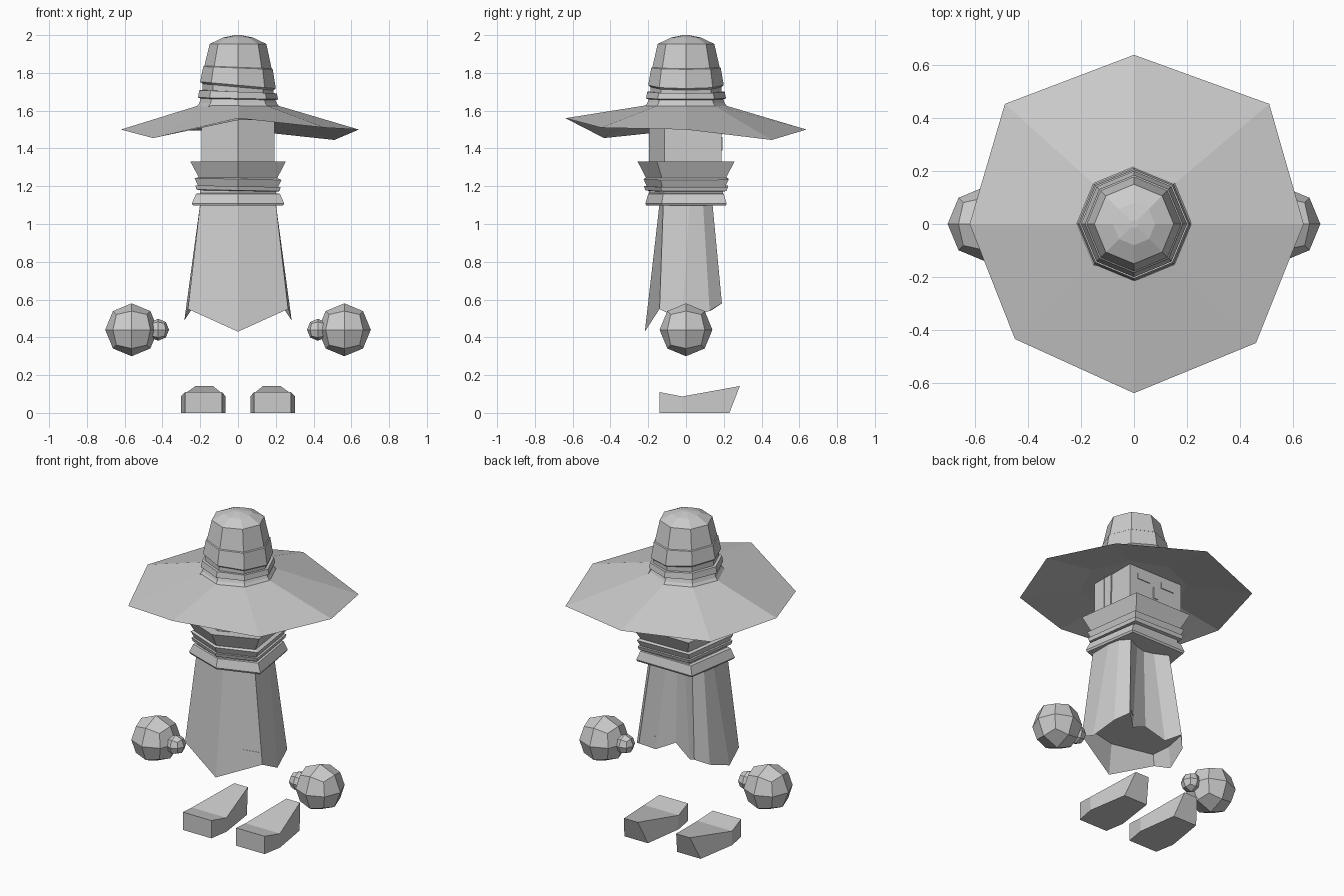
import bpy, bmesh, math
from mathutils import Vector

cube = bpy.data.objects.get("Cube")
if cube:
    bpy.data.objects.remove(cube, do_unlink=True)

mat = bpy.data.materials.new("light grey")
mat.use_nodes = True
GREY = (0.6, 0.6, 0.6, 1)
mat.diffuse_color = GREY
mat.node_tree.nodes["Principled BSDF"].inputs["Base Color"].default_value = GREY


def finish(name, bm):
    bmesh.ops.recalc_face_normals(bm, faces=bm.faces)
    me = bpy.data.meshes.new(name)
    bm.to_mesh(me)
    bm.free()
    me.materials.append(mat)
    ob = bpy.data.objects.new(name, me)
    bpy.context.collection.objects.link(ob)
    return ob


def loft(name, rings, cap_start=False, cap_end=False):
    """Skin closed rings of equal length."""
    bm = bmesh.new()
    vs = [[bm.verts.new(p) for p in r] for r in rings]
    n = len(rings[0])
    for a, b in zip(vs, vs[1:]):
        for i in range(n):
            j = (i + 1) % n
            bm.faces.new((a[i], a[j], b[j], b[i]))
    if cap_start:
        bm.faces.new(vs[0])
    if cap_end:
        bm.faces.new(vs[-1])
    return finish(name, bm)


def mirrored(half):
    """Close a half outline across x = 0; centre points have x = 0."""
    return half + [(-p[0], p[1], p[2]) for p in reversed(half) if p[0] > 0]


def octagon(r, z, tilt=0.0):
    pts = []
    for i in range(8):
        a = i * math.pi / 4
        x, y = r * math.cos(a), r * math.sin(a)
        pts.append((x, y, z - tilt * x))
    return pts


def box(name, lo, hi):
    bm = bmesh.new()
    bmesh.ops.create_cube(bm, size=1)
    for v in bm.verts:
        v.co = [l + (c + 0.5) * (h - l) for c, l, h in zip(v.co, lo, hi)]
    return finish(name, bm)


def ball(name, centre, r):
    """Once-subdivided cube pushed out to a sphere."""
    bm = bmesh.new()
    bmesh.ops.create_cube(bm, size=2)
    bmesh.ops.subdivide_edges(bm, edges=bm.edges[:], cuts=1, use_grid_fill=True)
    for v in bm.verts:
        v.co = Vector(centre) + v.co.normalized() * r
    return finish(name, bm)


# Hat crown with tilted bands: radius, height, tilt
crown = [(0.015, 2.0, 0), (0.08, 1.987, 0), (0.15, 1.953, 0),
         (0.178, 1.83, 0.04), (0.184, 1.826, 0.04), (0.2, 1.735, 0.09),
         (0.188, 1.725, 0.09), (0.188, 1.70, 0.05), (0.205, 1.70, 0.04),
         (0.212, 1.665, 0.02), (0.197, 1.66, 0.02), (0.205, 1.64, 0),
         (0.224, 1.615, 0)]
loft("hat_crown", [octagon(*p) for p in crown], cap_start=True)

# Floppy brim with a lower underside
brim_edge = [(0.64, 0, 1.50), (0.51, 0.453, 1.445), (0, 0.638, 1.50),
             (-0.487, 0.453, 1.49), (-0.62, 0, 1.50), (-0.449, -0.434, 1.455),
             (0, -0.638, 1.56), (0.46, -0.449, 1.51)]
loft("hat_brim", [octagon(0.2, 1.63), brim_edge, octagon(0.3, 1.55)], cap_end=True)


# Head and hair, five-sided with a ridge at the front
def head_ring(z):
    return mirrored([(0, -0.19, z), (0.187, -0.11, z), (0.187, 0.187, z)])


def hair_ring(z):
    return mirrored([(0, -0.197, z), (0.193, -0.115, z), (0.193, -0.03, z)])


loft("head", [head_ring(1.30), head_ring(1.56)], True, True)
loft("back_hair", [hair_ring(1.31), hair_ring(1.555)], True, True)

# Face plates and side hair
box("nose", (-0.016, 0.184, 1.39), (0.016, 0.192, 1.46))
for s, side in ((1, "left"), (-1, "right")):
    xa, xb = sorted((s * 0.04, s * 0.13))
    box(side + "_eye", (xa, 0.184, 1.475), (xb, 0.192, 1.51))
    xa, xb = sorted((s * 0.184, s * 0.192))
    box(side + "_sideburn", (xa, -0.035, 1.31), (xb, 0.025, 1.44))
    box(side + "_temple_hair", (xa, -0.035, 1.44), (xb, 0.03, 1.555))

# Stacked five-sided collar: half width, half depth, height, tilt
collar = [(0.252, 0.256, 1.33, 0), (0.208, 0.212, 1.245, 0.01),
          (0.23, 0.225, 1.238, 0.02), (0.212, 0.208, 1.20, 0.02),
          (0.226, 0.222, 1.20, 0.02), (0.22, 0.215, 1.178, 0.02),
          (0.2, 0.195, 1.175, 0.02), (0.2, 0.195, 1.163, 0),
          (0.222, 0.2, 1.16, 0), (0.245, 0.215, 1.108, 0), (0.238, 0.21, 1.097, 0)]
rings = []
for w, d, z, tilt in collar:
    ring = mirrored([(0, -d, z), (w, -0.6 * d, z), (0.78 * w, d, z)])
    rings.append([(x, y, h - tilt * x) for x, y, h in ring])
loft("collar", rings, True, True)

# Robe: half outline from the front centre to the folded back, then mirrored
top = mirrored([(0, -0.14, 1.11), (0.2, -0.12, 1.11), (0.2, 0.02, 1.11),
                (0.185, 0.09, 1.11), (0.14, 0.14, 1.11), (0.06, 0.10, 1.11),
                (0, 0.085, 1.11)])
hem = mirrored([(0, -0.218, 0.43), (0.265, -0.14, 0.55), (0.284, -0.02, 0.49),
                (0.25, 0.125, 0.54), (0.19, 0.19, 0.58), (0.117, 0.13, 0.54),
                (0, 0.10, 0.60)])
loft("robe", [top, hem])

# Closed underside a little above the hem
under = []
for a, b in zip(top, hem):
    p = Vector(a).lerp(Vector(b), (1.11 - 0.62) / (1.11 - b[2]))
    under.append((p.x * 0.995, p.y * 0.995, 0.62))
bm = bmesh.new()
bm.faces.new([bm.verts.new(p) for p in under])
bmesh.ops.triangulate(bm, faces=bm.faces[:])
finish("robe_underside", bm)

# Hands, thumbs and shoes
for s, side in ((1, "left"), (-1, "right")):
    ball(side + "_hand", (s * 0.563, 0, 0.44), 0.14)
    ball(side + "_thumb", (s * 0.423, -0.005, 0.44), 0.058)
    # cross-sections: bottom x pair, top x pair, bottom y, top y, height
    shoe = [(0.085, 0.28, 0.085, 0.28, -0.14, -0.14, 0.11),
            (0.065, 0.302, 0.065, 0.302, -0.02, -0.02, 0.087),
            (0.10, 0.262, 0.132, 0.225, 0.23, 0.285, 0.142)]
    rings = [[(s * b0, yb, 0), (s * b1, yb, 0), (s * t1, yt, h), (s * t0, yt, h)]
             for b0, b1, t0, t1, yb, yt, h in shoe]
    loft(side + "_shoe", rings, True, True)
